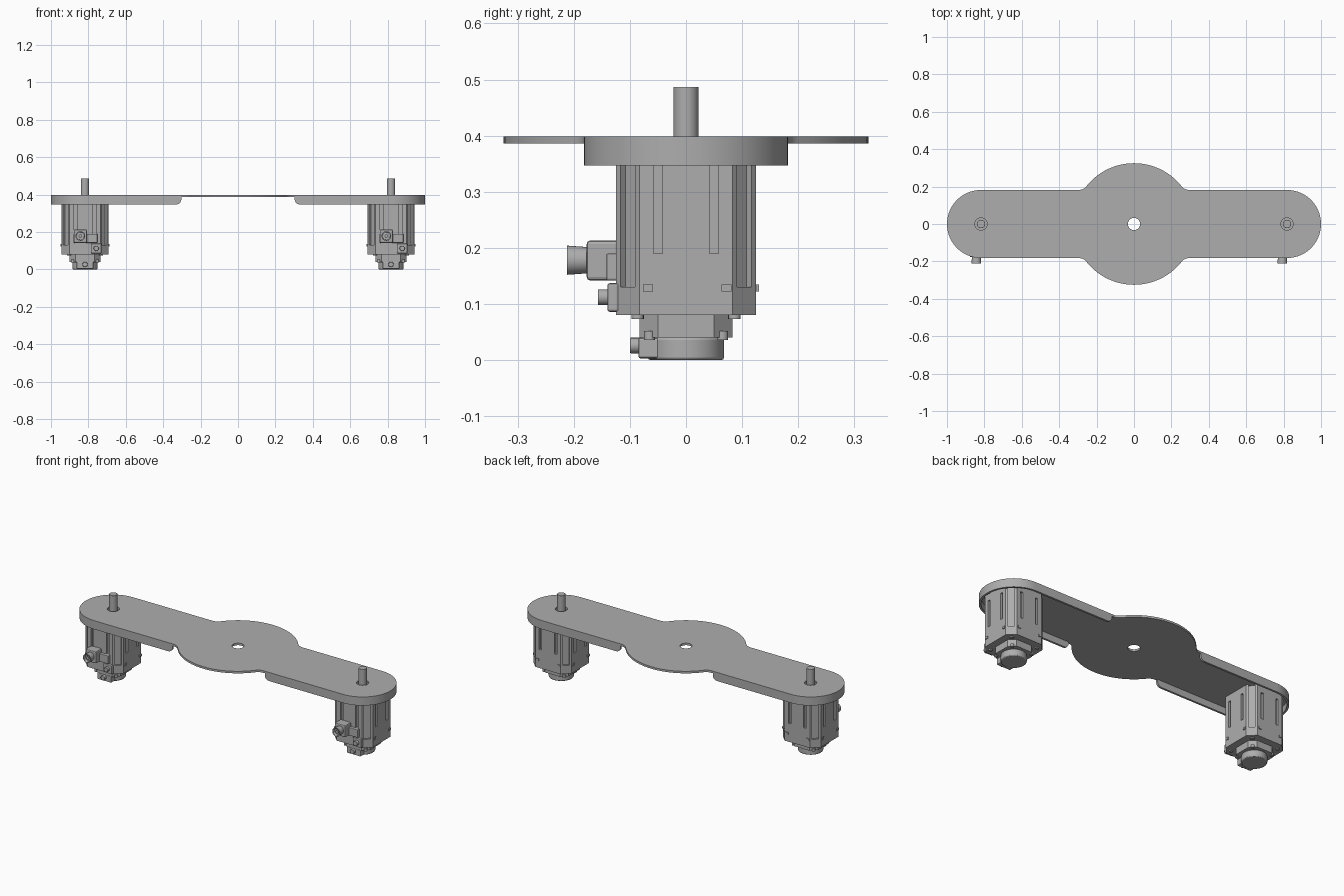
import bpy, bmesh, math
from mathutils import Matrix, Vector

cube = bpy.data.objects.get("Cube")
if cube:
    bpy.data.objects.remove(cube, do_unlink=True)

grey = bpy.data.materials.new("machined grey")
grey.use_nodes = True
grey.diffuse_color = (0.42, 0.42, 0.42, 1)
grey.node_tree.nodes["Principled BSDF"].inputs["Base Color"].default_value = grey.diffuse_color


def finish(name, bm, bevel=0.0):
    bmesh.ops.recalc_face_normals(bm, faces=bm.faces)
    mesh = bpy.data.meshes.new(name)
    bm.to_mesh(mesh)
    bm.free()
    mesh.materials.append(grey)
    obj = bpy.data.objects.new(name, mesh)
    bpy.context.collection.objects.link(obj)
    if bevel:
        mod = obj.modifiers.new("edge", "BEVEL")
        mod.width, mod.segments, mod.limit_method = bevel, 2, "ANGLE"
    return obj


def activate(obj):
    bpy.ops.object.select_all(action="DESELECT")
    obj.select_set(True)
    bpy.context.view_layer.objects.active = obj


def smooth(obj):
    activate(obj)
    bpy.ops.object.shade_smooth_by_angle(angle=math.radians(30))
    return obj


def extrude(name, points, low, high, bevel=0.0):
    """Prism of an outline in x, y between two heights."""
    bm = bmesh.new()
    face = bm.faces.new([bm.verts.new((x, y, low)) for x, y in points])
    up = bmesh.ops.extrude_face_region(bm, geom=[face])["geom"]
    bmesh.ops.translate(bm, vec=(0, 0, high - low),
                        verts=[v for v in up if isinstance(v, bmesh.types.BMVert)])
    return finish(name, bm, bevel)


def box(name, low, high, bevel=0.0, turn=None):
    low, high = Vector(low), Vector(high)
    bm = bmesh.new()
    bmesh.ops.create_cube(bm, size=1, matrix=Matrix.Translation((low + high) / 2)
                          @ Matrix.Diagonal((*(high - low), 1)))
    if turn:
        bmesh.ops.transform(bm, matrix=turn, verts=bm.verts)
    return finish(name, bm, bevel)


def rod(name, start, end, radius, bevel=0.0, sides=32, radius2=None):
    start, end = Vector(start), Vector(end)
    axis = end - start
    bm = bmesh.new()
    spin = axis.to_track_quat("Z", "Y").to_matrix().to_4x4()
    bmesh.ops.create_cone(bm, cap_ends=True, segments=sides, radius1=radius,
                          radius2=radius2 or radius, depth=axis.length,
                          matrix=Matrix.Translation((start + end) / 2) @ spin)
    obj = finish(name, bm, bevel)
    return smooth(obj) if sides > 8 else obj


def cut(obj, cutter):
    mod = obj.modifiers.new("cut", "BOOLEAN")
    mod.operation, mod.solver, mod.object = "DIFFERENCE", "EXACT", cutter
    activate(obj)
    bpy.ops.object.modifier_apply(modifier=mod.name)
    bpy.data.objects.remove(cutter, do_unlink=True)


def arc(cx, cy, r, a, b, n):
    return [(cx + r * math.cos(a + (b - a) * i / n),
             cy + r * math.sin(a + (b - a) * i / n)) for i in range(n + 1)]


def plate_outline(inset):
    """Rounded bar with a disc in the middle, blended by fillets."""
    r, disc, f = 0.182 - inset, 0.325 - inset, 0.05 + inset
    fy = r + f
    fx = math.sqrt((disc + f) ** 2 - fy ** 2)
    tilt = math.atan2(fy, fx)
    quarter = arc(0.818, 0, r, 0, math.pi / 2, 16)
    quarter += arc(fx, fy, f, -math.pi / 2, tilt - math.pi, 6)
    quarter += arc(0, 0, disc, tilt, math.pi / 2, 14)[1:]
    half = quarter + [(-x, y) for x, y in quarter[-2::-1]]
    return half + [(x, -y) for x, y in half[-2:0:-1]]


def octagon(half, flat, cx):
    q = [(half, flat), (flat, half)]
    pts = []
    for k in range(4):
        for x, y in q:
            for _ in range(k):
                x, y = -y, x
            pts.append((cx + x, y))
    return pts


# Plate: thin skin with a deep rim around the two arms only
PLATE_TOP, SKIN, RIM = 0.398, 0.386, 0.347
plate = extrude("mounting_plate", plate_outline(0), RIM, PLATE_TOP)
cut(plate, extrude("pocket_cutter", plate_outline(0.012), 0.3, SKIN))
# rounded rim ends, drawn as a side profile and stood up
side = arc(0.33, RIM + 0.027, 0.027, -math.pi / 2, -math.pi, 6) + [(0.303, SKIN)]
side = [(0.33, 0.3)] + side
side += [(-x, z) for x, z in reversed(side)]
gap = extrude("rim_cutter", side, -0.5, 0.5)
gap.data.transform(Matrix.Rotation(math.pi / 2, 4, "X"))
cut(plate, gap)
for x in (-0.818, 0, 0.818):
    cut(plate, rod("hole_cutter", (x, 0, 0.3), (x, 0, 0.5), 0.033))
smooth(plate)


def motor(tag, cx):
    def at(x, y, z):
        return (cx + x, y, z)

    # Body with slots on each face and channels along the corners
    body = extrude(tag + "_motor_body", octagon(0.125, 0.083, cx), 0.08, SKIN)
    for k in range(4):
        turn = Matrix.Translation((cx, 0, 0)) @ Matrix.Rotation(k * math.pi / 2, 4, "Z")
        for s in (-0.05, 0.05):
            cut(body, box("slot_cutter", (0.112, s - 0.008, 0.19),
                          (0.2, s + 0.008, RIM), turn=turn))
        corner = turn @ Matrix.Rotation(math.pi / 4, 4, "Z")
        cut(body, box("channel_cutter", (0.135, -0.018, 0.13),
                      (0.2, 0.018, SKIN + 0.1), turn=corner))
        # Small clips low on each face and bolts beneath
        for s in (-0.068, 0.072):
            box(tag + "_body_clip", (0.12, s - 0.009, 0.122),
                (0.13, s + 0.009, 0.135), turn=turn)
        p = corner @ Vector((0.122, 0, 0))
        rod(tag + "_body_bolt", (p.x, p.y, 0.073), (p.x, p.y, 0.082), 0.011, sides=16)
        q = corner @ Vector((0.092, 0, 0))
        rod(tag + "_flange_bolt", (q.x, q.y, 0.036), (q.x, q.y, 0.052), 0.01, sides=16)

    # Shaft, rear flange and round end cap
    rod(tag + "_shaft", at(0, 0, 0.37), at(0, 0, 0.487), 0.0225, 0.002)
    extrude(tag + "_rear_flange", octagon(0.083, 0.05, cx), 0.04, 0.08)
    rod(tag + "_end_cap", at(0, 0, 0), at(0, 0, 0.041), 0.068, 0.005, 48)
    box(tag + "_cap_block", at(-0.045, -0.085, 0.003), at(0.045, -0.03, 0.04), 0.004)
    rod(tag + "_cap_plug", at(0, -0.1, 0.026), at(0, -0.08, 0.026), 0.014, 0.002, 16)

    # Large power connector with a round socket
    box(tag + "_power_base", at(-0.062, -0.142, 0.142), at(0.066, -0.12, 0.19), 0.003)
    box(tag + "_power_block", at(-0.06, -0.177, 0.142), at(0.01, -0.12, 0.213), 0.006)
    socket = rod(tag + "_power_socket", at(-0.025, -0.212, 0.178), at(-0.025, -0.17, 0.178),
                 0.026, 0, 32, 0.023)
    cut(socket, rod("socket_cutter", at(-0.025, -0.23, 0.178), at(-0.025, -0.195, 0.178), 0.02))
    rod(tag + "_power_pin", at(-0.025, -0.206, 0.178), at(-0.025, -0.19, 0.178), 0.009, 0, 16)

    # Small signal connector
    box(tag + "_signal_block", at(0.032, -0.14, 0.086), at(0.088, -0.12, 0.137), 0.004)
    rod(tag + "_signal_socket", at(0.06, -0.157, 0.112), at(0.06, -0.13, 0.112), 0.014, 0.002, 24)


for tag, cx in (("left", 0.818), ("right", -0.818)):
    motor(tag, cx)
